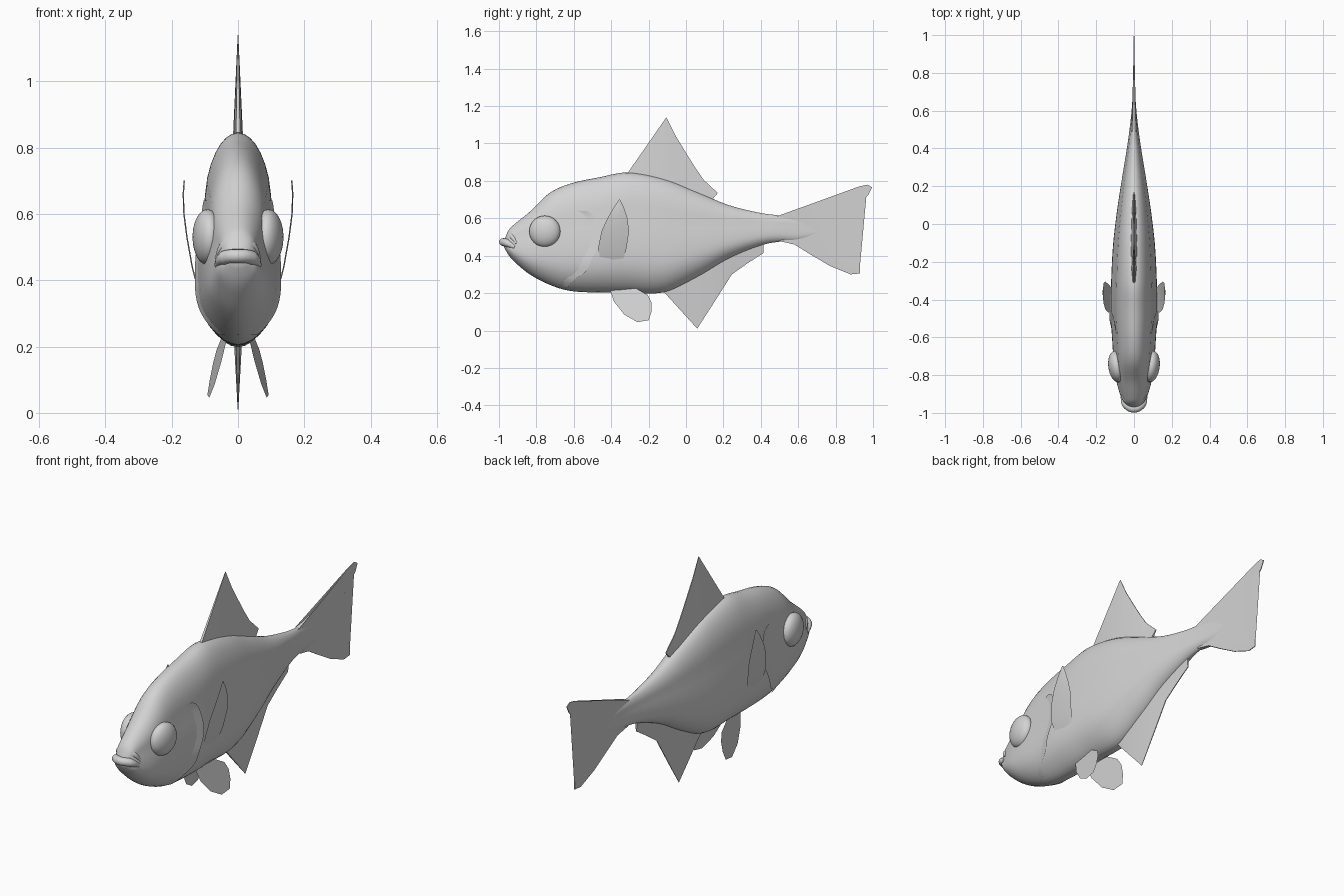
import bpy, bmesh, math
from mathutils import Matrix, Vector

cube = bpy.data.objects.get("Cube")
if cube:
    bpy.data.objects.remove(cube, do_unlink=True)

GREY = (0.65, 0.65, 0.65, 1)
skin = bpy.data.materials.new("plain_grey")
skin.use_nodes = True
skin.diffuse_color = GREY
bsdf = skin.node_tree.nodes["Principled BSDF"]
bsdf.inputs["Base Color"].default_value = GREY
bsdf.inputs["Roughness"].default_value = 0.6


def smooth_value(table, x, col=1):
    """Smooth interpolation through table rows keyed by column 0."""
    n = len(table)
    x = min(max(x, table[0][0]), table[-1][0])
    i = next((k for k in range(n - 1) if x <= table[k + 1][0]), n - 2)

    def slope(k):
        a, b = max(k - 1, 0), min(k + 1, n - 1)
        return (table[b][col] - table[a][col]) / (table[b][0] - table[a][0])
    h = table[i + 1][0] - table[i][0]
    s = (x - table[i][0]) / h
    p, q = table[i][col], table[i + 1][col]
    return ((2*s**3 - 3*s**2 + 1) * p + (s**3 - 2*s**2 + s) * h * slope(i)
            + (3*s**2 - 2*s**3) * q + (s**3 - s**2) * h * slope(i + 1))


def finish(name, bm, mirror=False, angle=40):
    bmesh.ops.recalc_face_normals(bm, faces=bm.faces[:])
    me = bpy.data.meshes.new(name)
    bm.to_mesh(me)
    bm.free()
    ob = bpy.data.objects.new(name, me)
    bpy.context.collection.objects.link(ob)
    me.materials.append(skin)
    bpy.ops.object.select_all(action='DESELECT')
    ob.select_set(True)
    bpy.context.view_layer.objects.active = ob
    bpy.ops.object.shade_smooth_by_angle(angle=math.radians(angle))
    if mirror:
        ob.modifiers.new("Mirror", 'MIRROR')
    return ob


def sheet(bm, rows):
    """Quad grid through equal-length rows of points."""
    grid = [[bm.verts.new(p) for p in row] for row in rows]
    for a, b in zip(grid, grid[1:]):
        for k in range(len(a) - 1):
            bm.faces.new((a[k], a[k + 1], b[k + 1], b[k]))
    return grid


# Body stations: y, top z, bottom z, half width
BODY = [(-.975, .475, .45, .02), (-.95, .535, .405, .055), (-.915, .57, .365, .07),
        (-.835, .635, .30, .093), (-.73, .735, .245, .108), (-.62, .785, .212, .116),
        (-.46, .82, .203, .125), (-.31, .845, .203, .122), (-.115, .81, .205, .112),
        (.06, .74, .285, .092), (.23, .67, .385, .066), (.40, .628, .455, .038),
        (.50, .615, .475, .024), (.60, .60, .48, .013), (.72, .555, .515, .004)]
# Cross-section: depth fraction from the top, width relative to an ellipse
SECTION = [(0, .97), (.19, .93), (.35, .87), (.6, 1.0), (.8, 1.17), (.91, 1.18), (1, 1.1)]


def body_x(y, t):
    t = min(max(t, 0), 1)
    return smooth_value(BODY, y, 3) * 2 * math.sqrt(t * (1 - t)) * smooth_value(SECTION, t)


# Body
N_RING, N_LEN = 40, 80
bm = bmesh.new()
rings = []
for i in range(N_LEN + 1):
    y = BODY[0][0] + (BODY[-1][0] - BODY[0][0]) * (i / N_LEN) ** 1.2
    top, bot = smooth_value(BODY, y, 1), smooth_value(BODY, y, 2)
    ring = []
    for k in range(N_RING):
        a = 2 * math.pi * k / N_RING
        t = (1 - math.cos(a)) / 2
        x = body_x(y, t) * (1 if a <= math.pi else -1)
        ring.append(bm.verts.new((x, y, top + (bot - top) * t)))
    rings.append(ring)
for a, b in zip(rings, rings[1:]):
    for k in range(N_RING):
        j = (k + 1) % N_RING
        bm.faces.new((a[k], a[j], b[j], b[k]))
bm.faces.new(rings[0])
bm.faces.new(rings[-1])
finish("body", bm, angle=60)


# Upright fins: outline rows are y, z, half thickness
def upright_fin(name, outline):
    bm = bmesh.new()
    left = [bm.verts.new((t, y, z)) for y, z, t in outline]
    right = [bm.verts.new((-t, y, z)) for y, z, t in outline]
    n = len(outline)
    sides = [bm.faces.new(left), bm.faces.new(right[::-1])]
    for k in range(n):
        j = (k + 1) % n
        bm.faces.new((left[k], right[k], right[j], left[j]))
    bmesh.ops.triangulate(bm, faces=sides)
    finish(name, bm)


upright_fin("dorsal_fin", [
    (-.31, .845, .006), (-.105, 1.14, .001), (-.055, 1.04, .002), (0, .95, .002),
    (.05, .87, .002), (.095, .805, .002), (.17, .735, .002), (.14, .70, .006),
    (.10, .68, .012), (-.10, .77, .018), (-.25, .81, .014)])
upright_fin("anal_fin", [
    (-.12, .208, .006), (.06, .01, .001), (.15, .15, .002), (.245, .30, .002),
    (.33, .36, .002), (.415, .415, .002), (.415, .475, .006), (.25, .41, .012),
    (.08, .33, .016), (-.06, .25, .014)])
upright_fin("tail_fin", [
    (.45, .55, .014), (.49, .612, .012), (.55, .622, .009), (.61, .64, .007),
    (.76, .70, .004), (.925, .77, .002), (.97, .78, .002), (.995, .765, .002),
    (.975, .725, .002), (.90, .66, .003), (.80, .59, .003), (.71, .535, .003),
    (.82, .43, .003), (.93, .345, .002), (.93, .305, .002), (.88, .30, .002),
    (.77, .345, .003), (.66, .41, .005), (.58, .46, .008), (.50, .478, .012)])

# Pectoral fins: z, front y, rear y, x
PECTORAL = [(.365, -.42, -.345, .116), (.39, -.46, -.333, .123), (.44, -.47, -.318, .136),
            (.53, -.452, -.305, .152), (.60, -.42, -.313, .161), (.66, -.385, -.333, .163),
            (.70, -.358, -.352, .160)]
bm = bmesh.new()
sheet(bm, [[(x, y0, z), (x + .004, (y0 + y1) / 2, z), (x, y1, z)]
           for z, y0, y1, x in PECTORAL])
bmesh.ops.solidify(bm, geom=bm.faces[:], thickness=.006)
finish("pectoral_fins", bm, mirror=True)

# Pelvic fins, splayed outwards
PELVIC = [(-.41, .23), (-.385, .155), (-.33, .085), (-.26, .045), (-.20, .055),
          (-.185, .10), (-.185, .15), (-.205, .19), (-.275, .23)]
bm = bmesh.new()
bm.faces.new([bm.verts.new((.035 + .2 * (.215 - z) + .12 * (y + .41), y, z))
              for y, z in PELVIC])
bmesh.ops.solidify(bm, geom=bm.faces[:], thickness=.006)
finish("pelvic_fins", bm, mirror=True)

# Eyes
bm = bmesh.new()
place = (Matrix.Translation((.092, -.755, .53)) @ Matrix.Rotation(math.radians(-8), 4, 'Z')
         @ Matrix.Diagonal((.044, .084, .084, 1)) @ Matrix.Rotation(math.pi / 2, 4, 'Y'))
bmesh.ops.create_uvsphere(bm, u_segments=32, v_segments=16, radius=1, matrix=place)
finish("eyes", bm, mirror=True)

# Gill covers: raised rear edge given as z, y
GILL = [(.235, -.63), (.275, -.595), (.31, -.54), (.38, -.505), (.47, -.465),
        (.57, -.475), (.62, -.50), (.64, -.53)]
bm = bmesh.new()
rows = []
for i in range(25):
    z = .235 + (.64 - .235) * i / 24
    rear = smooth_value(GILL, z)
    row = []
    for s in (0, .35, .7, 1):
        y = rear - .08 * (1 - s)
        top, bot = smooth_value(BODY, y, 1), smooth_value(BODY, y, 2)
        row.append((body_x(y, (top - z) / (top - bot)) - .005 + .012 * s, y, z))
    rows.append(row)
sheet(bm, rows)
bmesh.ops.solidify(bm, geom=bm.faces[:], thickness=.006)
finish("gill_covers", bm, mirror=True)


# Lips: half path from the centre to the mouth corner, mirrored
def lip(name, half, radius):
    path = [(-x, y, z) for x, y, z in half[:0:-1]] + half
    cu = bpy.data.curves.new(name, 'CURVE')
    cu.dimensions = '3D'
    cu.bevel_depth = radius
    cu.bevel_resolution = 4
    cu.use_fill_caps = True
    sp = cu.splines.new('BEZIER')
    sp.bezier_points.add(len(path) - 1)
    for k, (bp, co) in enumerate(zip(sp.bezier_points, path)):
        bp.co = co
        bp.handle_left_type = bp.handle_right_type = 'AUTO'
        bp.radius = .5 if k in (0, len(path) - 1) else 1
    cu.materials.append(skin)
    bpy.context.collection.objects.link(bpy.data.objects.new(name, cu))


lip("lower_lip", [(0, -.978, .473), (.04, -.958, .468), (.062, -.915, .445)], .021)
lip("upper_lip", [(0, -.942, .520), (.04, -.932, .505), (.064, -.905, .465)], .014)
